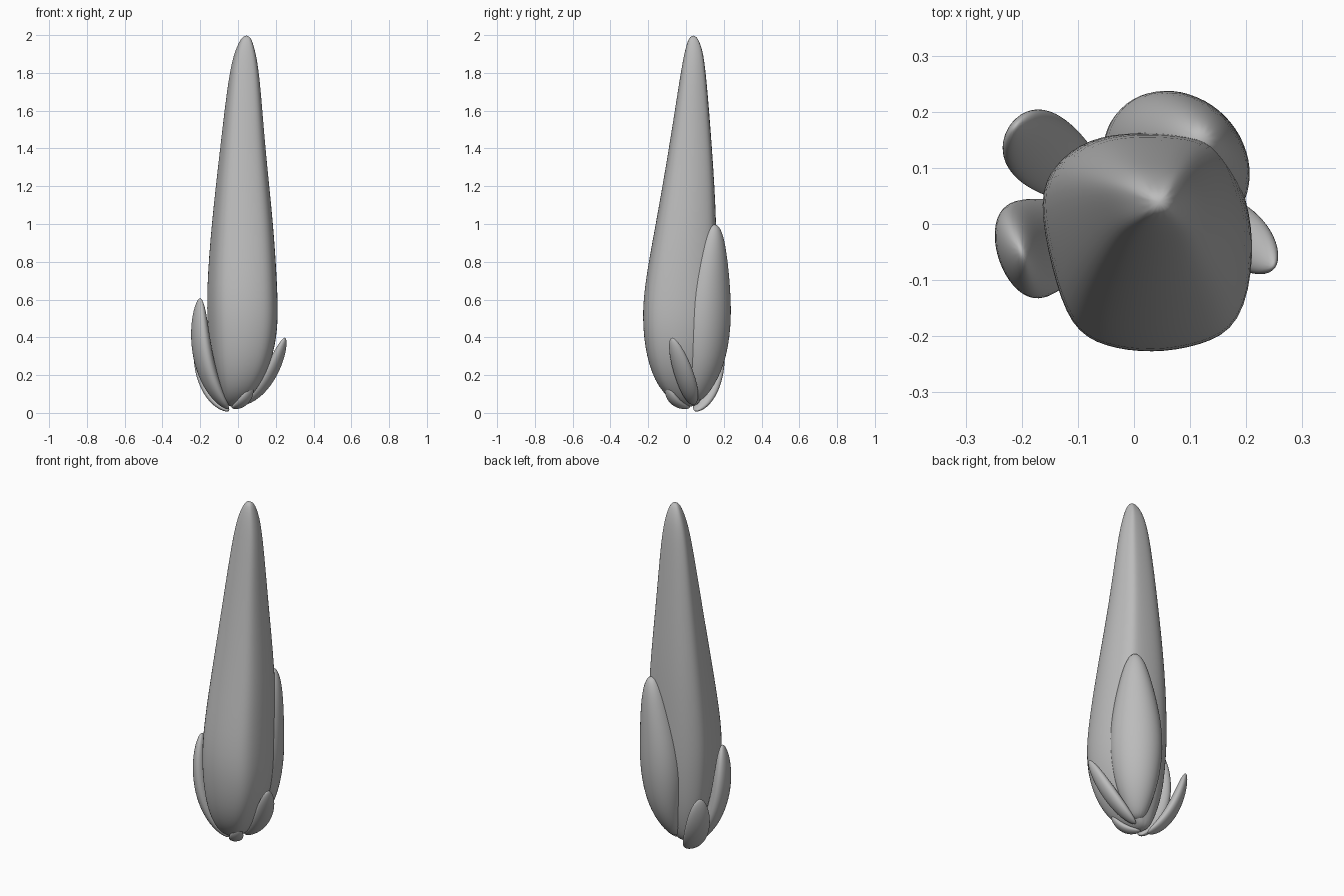
import bpy
import bmesh
from math import sin, cos, pi, sqrt
from mathutils import Vector

default_cube = bpy.data.objects.get("Cube")
if default_cube:
    bpy.data.objects.remove(default_cube, do_unlink=True)

# Single plain grey for the whole bud
grey = bpy.data.materials.new("plain_grey")
grey.use_nodes = True
grey.diffuse_color = (0.5, 0.5, 0.5, 1)
grey.node_tree.nodes["Principled BSDF"].inputs["Base Color"].default_value = grey.diffuse_color


def loft(name, rings):
    """Skin a list of equal-length point rings, cap both ends and smooth."""
    bm = bmesh.new()
    loops = [[bm.verts.new(point) for point in ring] for ring in rings]
    count = len(loops[0])
    for low, high in zip(loops, loops[1:]):
        for i in range(count):
            j = (i + 1) % count
            bm.faces.new((low[i], low[j], high[j], high[i]))
    bm.faces.new(loops[0][::-1])
    bm.faces.new(loops[-1])
    bmesh.ops.recalc_face_normals(bm, faces=bm.faces[:])
    for face in bm.faces:
        face.smooth = True
    mesh = bpy.data.meshes.new(name)
    bm.to_mesh(mesh)
    bm.free()
    mesh.materials.append(grey)
    obj = bpy.data.objects.new(name, mesh)
    bpy.context.collection.objects.link(obj)
    smooth = obj.modifiers.new("smooth", "SUBSURF")
    smooth.levels = smooth.render_levels = 2
    return obj


def ellipse(center, side, out, width, thick, count=12):
    """Ring of points around a centre, spanned by two directions."""
    angles = [2 * pi * i / count for i in range(count)]
    return [center + side * (width * cos(a)) + out * (thick * sin(a)) for a in angles]


def sepal(name, base, bend, tip, width, thick, steps=9):
    """Flattened leaf swept along a bent path, rounded at both ends."""
    base, bend, tip = Vector(base), Vector(bend), Vector(tip)
    outward = Vector((tip.x - base.x, tip.y - base.y, 0)).normalized()
    side = Vector((-outward.y, outward.x, 0))
    rings = []
    for i in range(steps):
        t = (1 - cos(pi * (i + 0.2) / (steps - 0.6))) / 2
        center = base * (1 - t) ** 2 + bend * (2 * t * (1 - t)) + tip * t ** 2
        tangent = ((bend - base) * (1 - t) + (tip - bend) * t).normalized()
        swell = sqrt(max(0.01, 4 * t * (1 - t))) * (0.85 + 0.3 * t)
        rings.append(ellipse(center, side, side.cross(tangent), width * swell, thick * swell))
    return loft(name, rings)


# Main bud: rounded, slightly lopsided section scaled to fit each height
section = [(-1, .4), (-.87, -.25), (-.7, -.77), (-.4, -.94), (.05, -1), (.5, -.93), (.88, -.75),
           (1, -.1), (.93, .4), (.74, .85), (.5, .97), (-.1, 1), (-.55, .94), (-.86, .7)]
# height, then x range, then y range
bud_levels = [
    (.03, -.06, 0, -.02, .06),
    (.1, -.1, .09, -.13, .1),
    (.25, -.15, .18, -.205, .14),
    (.45, -.17, .22, -.235, .16),
    (.65, -.175, .215, -.23, .165),
    (1, -.148, .193, -.163, .165),
    (1.4, -.1, .147, -.092, .14),
    (1.8, -.052, .117, -.03, .107),
    (1.93, -.015, .09, -.005, .088),
    (2, .025, .065, .02, .055),
]
loft("main_bud", [
    [((x0 + x1 + u * (x1 - x0)) / 2, (y0 + y1 + v * (y1 - y0)) / 2, z) for u, v in section]
    for z, x0, x1, y0, y1 in bud_levels])

# Large outer petal wrapping the back corner
petal_out = Vector((1, 1, 0)).normalized()
petal_side = Vector((-1, 1, 0)).normalized()
# height, distance outward, half width, half thickness
petal_levels = [
    (.06, .05, .03, .03),
    (.12, .08, .07, .06),
    (.25, .115, .122, .1),
    (.45, .125, .152, .13),
    (.65, .142, .135, .113),
    (.85, .168, .088, .08),
    (.95, .182, .055, .05),
    (1, .188, .02, .02),
]
loft("back_petal", [
    ellipse(petal_out * out + petal_side * .022 + Vector((0, 0, z)),
            petal_side, petal_out, width, thick, 14)
    for z, out, width, thick in petal_levels])

# Sepals around the base
sepal("right_sepal", (-.05, 0, .02), (-.23, -.06, .2), (-.2, -.05, .61), .095, .05)
sepal("back_right_sepal", (-.05, .05, .01), (-.17, .13, .08), (-.212, .175, .38), .072, .035)
sepal("left_sepal", (.02, .04, .045), (.16, .02, .12), (.25, -.075, .4), .058, .036)
sepal("front_sepal", (-.03, .02, .03), (.03, -.07, .03), (.07, -.1, .14), .04, .022)
